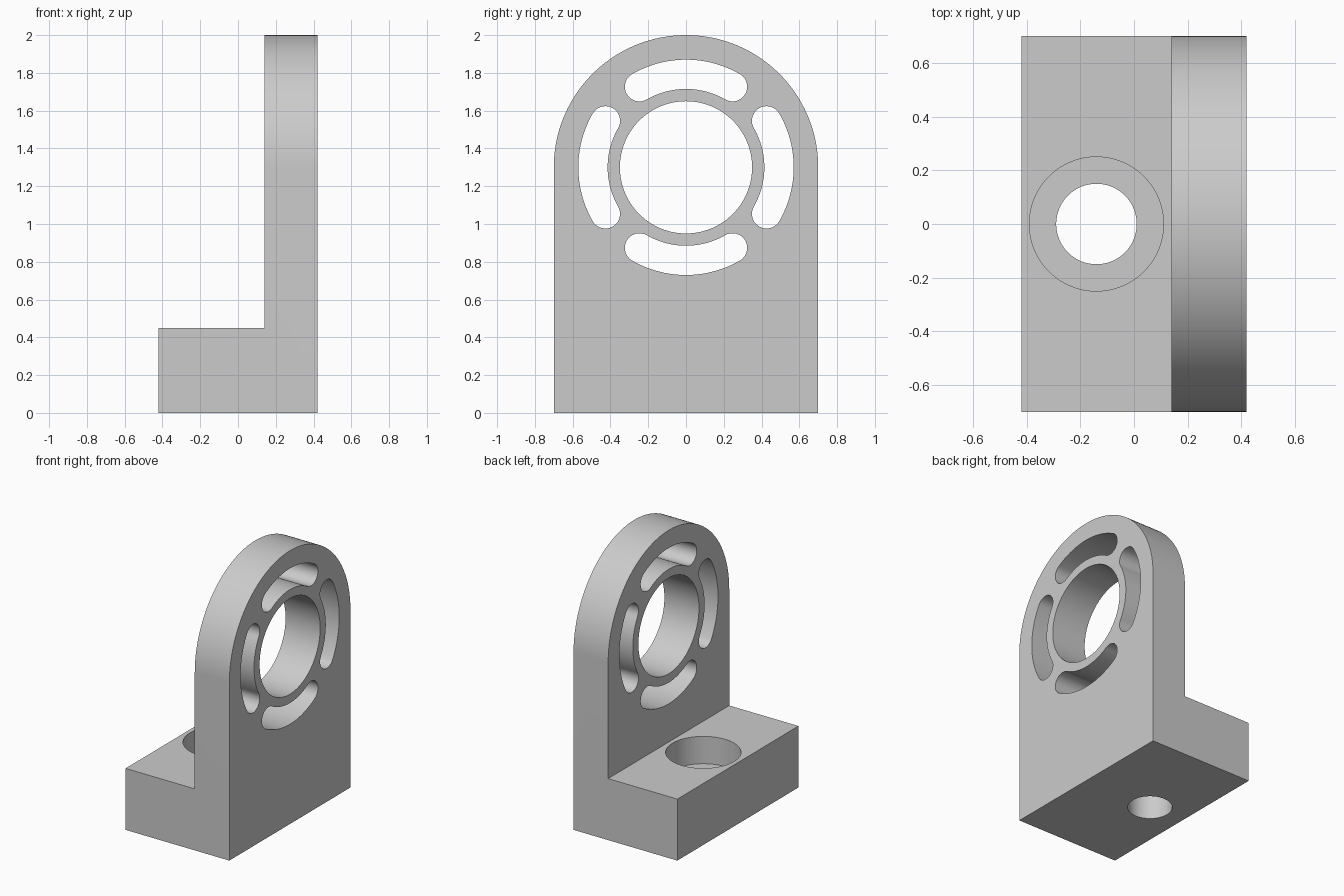
import bpy
import bmesh
from math import sin, cos, pi, radians
from mathutils import Vector

cube = bpy.data.objects.get("Cube")
if cube:
    bpy.data.objects.remove(cube, do_unlink=True)

grey = bpy.data.materials.new("plain grey")
grey.use_nodes = True
colour = (0.6, 0.6, 0.6, 1)
grey.diffuse_color = colour
grey.node_tree.nodes["Principled BSDF"].inputs["Base Color"].default_value = colour

AXES = {  # place a 2D outline point (u, v) at distance d along an axis
    "x": lambda u, v, d: Vector((d, u, v)),
    "y": lambda u, v, d: Vector((u, d, v)),
    "z": lambda u, v, d: Vector((u, v, d)),
}


def arc(cu, cv, r, start, end, steps):
    angles = [radians(start + (end - start) * i / steps) for i in range(steps + 1)]
    return [(cu + r * cos(a), cv + r * sin(a)) for a in angles]


def circle(cu, cv, r, steps=96):
    return arc(cu, cv, r, 0, 360, steps)[:-1]


def prism(name, outline, axis, start, end):
    bm = bmesh.new()
    place = AXES[axis]
    face = bm.faces.new([bm.verts.new(place(u, v, start)) for u, v in outline])
    extruded = bmesh.ops.extrude_face_region(bm, geom=[face])["geom"]
    moved = [g for g in extruded if isinstance(g, bmesh.types.BMVert)]
    bmesh.ops.translate(bm, verts=moved, vec=place(0, 0, end - start))
    bmesh.ops.recalc_face_normals(bm, faces=bm.faces)
    mesh = bpy.data.meshes.new(name)
    bm.to_mesh(mesh)
    bm.free()
    mesh.materials.append(grey)
    obj = bpy.data.objects.new(name, mesh)
    bpy.context.collection.objects.link(obj)
    return obj


def boolean(obj, tool, operation):
    tool.hide_render = True
    mod = obj.modifiers.new(tool.name, "BOOLEAN")
    mod.operation, mod.solver, mod.object = operation, "EXACT", tool
    bpy.context.view_layer.objects.active = obj
    bpy.ops.object.modifier_apply(modifier=mod.name)
    bpy.data.objects.remove(tool, do_unlink=True)


def slot(angle, cz, inner, outer, half):
    """Curved slot with round ends, centred on the given angle."""
    mid, cap = (inner + outer) / 2, (outer - inner) / 2
    a, b = angle - half, angle + half
    pa, pb = radians(a), radians(b)
    points = arc(0, cz, outer, a, b, 32)
    points += arc(mid * cos(pb), cz + mid * sin(pb), cap, b, b + 180, 20)[1:-1]
    points += arc(0, cz, inner, b, a, 32)
    points += arc(mid * cos(pa), cz + mid * sin(pa), cap, a + 180, a + 360, 20)[1:-1]
    return points


# L-shaped body, trimmed to the arched outline
BORE_Z, HALF = 1.3, 0.7
body = prism("bearing_bracket",
             [(-0.42, 0), (0.42, 0), (0.42, 2.1), (0.14, 2.1), (0.14, 0.45), (-0.42, 0.45)],
             "y", -0.8, 0.8)
arch = [(-HALF, -0.1), (HALF, -0.1)] + arc(0, BORE_Z, HALF, 0, 180, 96)
boolean(body, prism("arch_trim", arch, "x", -0.6, 0.6), "INTERSECT")

# Shaft bore and the four curved slots around it
boolean(body, prism("bore_cutter", circle(0, BORE_Z, 0.35, 128), "x", 0, 0.6), "DIFFERENCE")
for angle in (0, 90, 180, 270):
    boolean(body, prism("slot_cutter", slot(angle, BORE_Z, 0.415, 0.57, 30), "x", 0, 0.6),
            "DIFFERENCE")

# Counterbored bolt hole in the foot
boolean(body, prism("counterbore_cutter", circle(-0.14, 0, 0.25), "z", 0.25, 0.6), "DIFFERENCE")
boolean(body, prism("bolt_hole_cutter", circle(-0.14, 0, 0.15), "z", -0.1, 0.3), "DIFFERENCE")

# Smooth the curved walls, keep the edges sharp
bpy.ops.object.select_all(action="DESELECT")
body.select_set(True)
bpy.context.view_layer.objects.active = body
bpy.ops.object.shade_smooth_by_angle(angle=radians(30))
